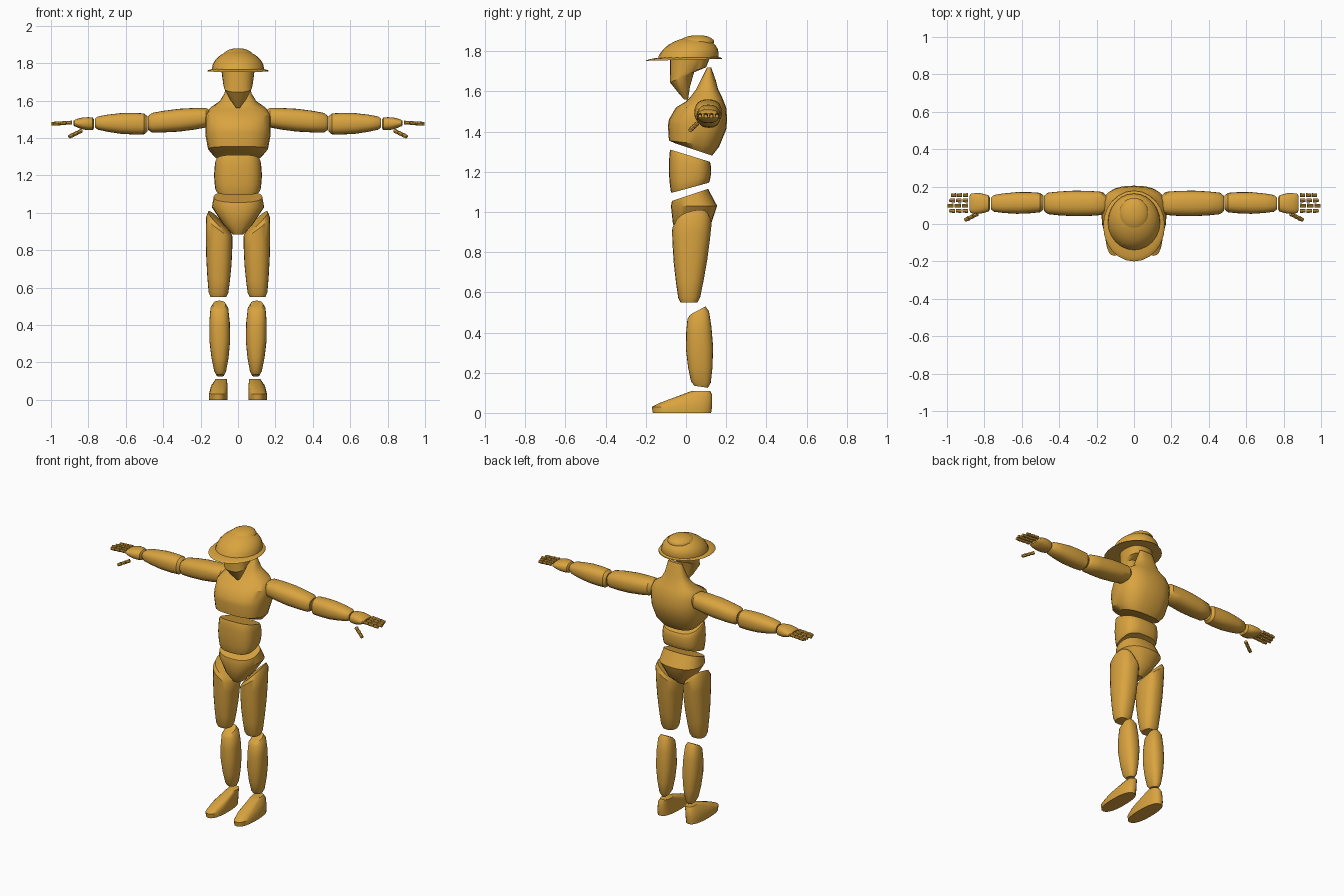
import bpy, bmesh
from math import cos, sin, pi, copysign
from mathutils import Vector, Matrix

if "Cube" in bpy.data.objects:
    bpy.data.objects.remove(bpy.data.objects["Cube"])

wood = bpy.data.materials.new("warm_wood")
wood.use_nodes = True
wood.diffuse_color = (0.7, 0.37, 0.05, 1)
wood.node_tree.nodes["Principled BSDF"].inputs["Base Color"].default_value = wood.diffuse_color
parts = []


def finish(name, bm):
    """Turn a bmesh into a coloured object."""
    bmesh.ops.recalc_face_normals(bm, faces=bm.faces)
    mesh = bpy.data.meshes.new(name)
    bm.to_mesh(mesh)
    bm.free()
    mesh.materials.append(wood)
    ob = bpy.data.objects.new(name, mesh)
    bpy.context.collection.objects.link(ob)
    parts.append(ob)


def ring(height, wide, deep, y=0, x=0, lean=0, tilt=0):
    """Cross-section with half sizes; lean raises its back, tilt its outer side."""
    return Vector((height, wide, deep, y, x, lean, tilt))


def loft(name, rings, side=1, along_x=False, power=2.4, sides=24):
    """Skin a row of superellipse rings, stacked upward or outward along the arm."""
    bm = bmesh.new()
    loops = []
    for height, wide, deep, y, x, lean, tilt in rings:
        loop = []
        for i in range(sides):
            angle = 2 * pi * i / sides
            u = copysign(abs(cos(angle)) ** (2 / power), cos(angle))
            v = copysign(abs(sin(angle)) ** (2 / power), sin(angle))
            point = Vector((x + wide * u, y + deep * v, height + lean * v + tilt * u))
            if along_x:
                point = point.zxy
            point.x *= side
            loop.append(bm.verts.new(point))
        loops.append(loop)
    for low, high in zip(loops, loops[1:]):
        for i in range(sides):
            j = (i + 1) % sides
            bm.faces.new((low[i], low[j], high[j], high[i]))
    bm.faces.new(loops[0])
    bm.faces.new(loops[-1])
    finish(name, bm)


def barrel(name, start, end, bulge, ends=0.75, **options):
    """Tapered body that swells in the middle and has chamfered ends."""
    rings = []
    for t in (0, 0.06, 0.25, 0.5, 0.75, 0.94, 1):
        section = start * (1 - t) + end * t
        for axis in (1, 2):
            section[axis] += bulge * sin(pi * t)
            if t in (0, 1):
                section[axis] *= ends
        rings.append(section)
    loft(name, rings, **options)


def dome(name, base, height, wide, deep, y, shift, lean=0, steps=7):
    """Elliptical cap whose top is shifted backward."""
    rings = []
    for k in range(steps):
        angle = pi / 2 * k / steps
        rise, shrink = sin(angle), cos(angle)
        rings.append(ring(base + height * rise, wide * shrink, deep * shrink,
                          y + shift * rise, lean=lean * shrink))
    loft(name, rings, power=2)


def digit(name, start, end, radius, side, joints=3):
    """A row of short separate finger bones from start to end."""
    bm = bmesh.new()
    start, end = Vector(start), Vector(end)
    start.x *= side
    end.x *= side
    step = (end - start) / joints
    turn = step.to_track_quat('Z', 'Y').to_matrix().to_4x4()
    for k in range(joints):
        place = Matrix.Translation(start + step * (k + 0.5)) @ turn
        bmesh.ops.create_cone(bm, cap_ends=True, segments=8, radius1=radius,
                              radius2=radius * 0.8, depth=step.length * 0.85, matrix=place)
    finish(name, bm)


# Helmet
dome("helmet_dome", base=1.765, height=0.105, wide=0.14, deep=0.15, y=0.01, shift=0.03)
dome("helmet_crown", base=1.84, height=0.04, wide=0.08, deep=0.09, y=0.05, shift=0.01)
dome("helmet_brim", base=1.757, height=0.02, wide=0.165, deep=0.19, y=-0.01, shift=0.01, lean=0.005)

# Face tapering to the chin
loft("head", [
    ring(1.56, 0.01, 0.01),
    ring(1.61, 0.045, 0.03, y=-0.01, lean=0.015),
    ring(1.67, 0.075, 0.06, y=-0.02, lean=0.025),
    ring(1.695, 0.08, 0.09, y=0.01, lean=0.025),
    ring(1.77, 0.09, 0.1, y=0.02)])

# Chest running up into a thin neck at the back
loft("chest_and_neck", [
    ring(1.31, 0.13, 0.09, y=0.04, lean=-0.03),
    ring(1.34, 0.16, 0.125, y=0.04, lean=-0.015),
    ring(1.42, 0.175, 0.145, y=0.055, lean=-0.01),
    ring(1.46, 0.175, 0.145, y=0.06),
    ring(1.52, 0.175, 0.125, y=0.075),
    ring(1.56, 0.15, 0.09, y=0.09, lean=0.01),
    ring(1.59, 0.1, 0.07, y=0.09, lean=0.02),
    ring(1.63, 0.075, 0.05, y=0.1, lean=0.02),
    ring(1.72, 0.05, 0.01, y=0.115)], power=2.6)

# Waist and hips
barrel("abdomen", ring(1.12, 0.12, 0.095, y=0.02, lean=0.025),
       ring(1.28, 0.12, 0.1, y=0.02, lean=-0.03), bulge=0.008, ends=0.97, power=2.8)
loft("pelvis", [
    ring(0.885, 0.03, 0.045, y=0.015),
    ring(0.94, 0.08, 0.095, y=0.03),
    ring(1.03, 0.14, 0.115, y=0.04),
    ring(1.085, 0.13, 0.09, y=0.02, lean=0.03)])

for label, side in (("left", 1), ("right", -1)):
    # Leg
    barrel(label + "_thigh", ring(0.55, 0.05, 0.05, y=0.015, x=0.105),
           ring(0.95, 0.07, 0.1, y=0.03, x=0.1, lean=0.02, tilt=0.055),
           bulge=0.008, ends=0.85, side=side)
    barrel(label + "_shin", ring(0.13, 0.027, 0.045, y=0.075, x=0.095, lean=-0.005),
           ring(0.51, 0.045, 0.05, y=0.06, x=0.1, lean=0.02), bulge=0.02, side=side)
    loft(label + "_foot", [
        ring(0, 0.05, 0.145, y=-0.02, x=0.105),
        ring(0.03, 0.05, 0.15, y=-0.02, x=0.105),
        ring(0.07, 0.045, 0.13, x=0.1, lean=0.02),
        ring(0.11, 0.03, 0.045, y=0.075, x=0.09)], side)

    # Arm, reaching straight out
    arm = {"side": side, "along_x": True}
    barrel(label + "_upper_arm", ring(0.15, 0.06, 0.05, x=0.11, y=1.51),
           ring(0.48, 0.055, 0.05, x=0.11, y=1.48), bulge=0.011, **arm)
    barrel(label + "_forearm", ring(0.485, 0.05, 0.055, x=0.115, y=1.475),
           ring(0.765, 0.042, 0.032, x=0.11, y=1.48), bulge=0.012, **arm)
    barrel(label + "_palm", ring(0.77, 0.04, 0.032, x=0.11, y=1.475),
           ring(0.88, 0.05, 0.014, x=0.11, y=1.48), bulge=0.01, **arm)

    # Four evenly spread fingers and a lowered thumb
    for k, finger in enumerate(("index", "middle", "ring", "little")):
        y = 0.07 + 0.028 * k
        reach = 1 - 0.01 * abs(k - 1)
        digit(f"{label}_{finger}_finger", (0.885, y, 1.482), (reach, y, 1.476), 0.011, side)
    digit(label + "_thumb", (0.835, 0.055, 1.44), (0.905, 0.02, 1.405), 0.012, side)

# Smooth shading with the hard edges kept
bpy.ops.object.select_all(action='DESELECT')
for ob in parts:
    ob.select_set(True)
bpy.context.view_layer.objects.active = parts[0]
bpy.ops.object.shade_smooth_by_angle(angle=0.6)
